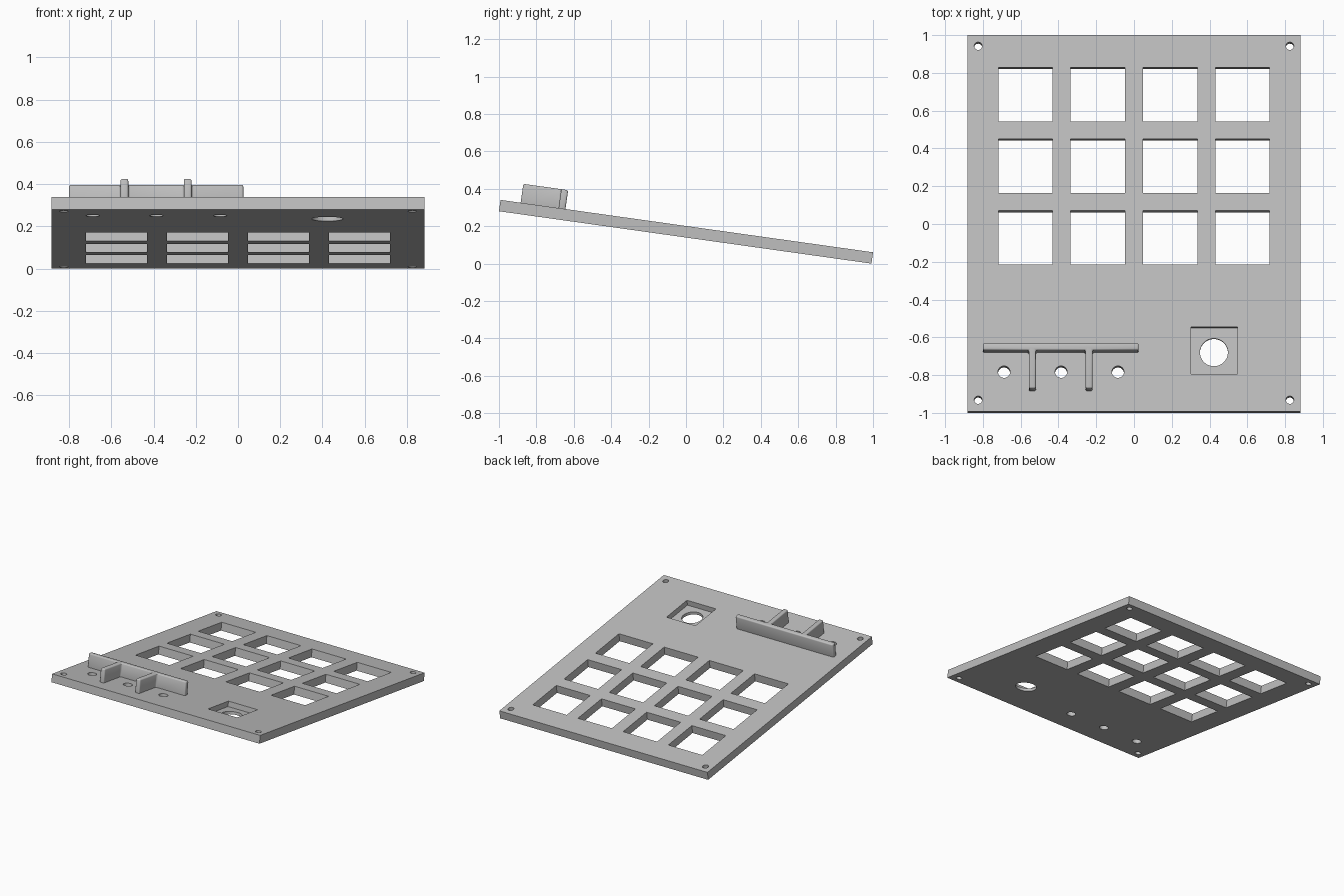
import bpy, bmesh, math
from mathutils import Matrix

cube = bpy.data.objects.get("Cube")
if cube:
    bpy.data.objects.remove(cube, do_unlink=True)

TILT = math.radians(-8)
LENGTH, WIDTH, THICK = 2.011, 1.764, 0.061
TOP = THICK / 2

grey = bpy.data.materials.new("light_grey")
grey.use_nodes = True
grey.diffuse_color = (0.52, 0.52, 0.52, 1)
grey.node_tree.nodes["Principled BSDF"].inputs["Base Color"].default_value = grey.diffuse_color


def add_box(bm, center, size):
    m = Matrix.Translation(center) @ Matrix.Diagonal((*size, 1))
    bmesh.ops.create_cube(bm, size=1, matrix=m)


def add_cylinder(bm, x, y, radius):
    bmesh.ops.create_cone(bm, cap_ends=True, segments=48, radius1=radius, radius2=radius,
                          depth=0.3, matrix=Matrix.Translation((x, y, 0)))


def make_object(name, bm):
    """Turn a bmesh into an object lying in the tilted plate's frame."""
    bmesh.ops.recalc_face_normals(bm, faces=bm.faces)
    mesh = bpy.data.meshes.new(name)
    bm.to_mesh(mesh)
    bm.free()
    mesh.materials.append(grey)
    obj = bpy.data.objects.new(name, mesh)
    bpy.context.collection.objects.link(obj)
    obj.location.z = 0.17
    obj.rotation_euler.x = TILT
    return obj


def apply_modifiers(obj):
    bpy.context.view_layer.update()
    evaluated = obj.evaluated_get(bpy.context.evaluated_depsgraph_get())
    mesh = bpy.data.meshes.new_from_object(evaluated)
    obj.modifiers.clear()
    obj.data = mesh


def smooth(obj):
    bpy.ops.object.select_all(action="DESELECT")
    obj.select_set(True)
    bpy.context.view_layer.objects.active = obj
    bpy.ops.object.shade_smooth_by_angle(angle=math.radians(30))


# Plate
bm = bmesh.new()
add_box(bm, (0, 0, 0), (WIDTH, LENGTH, THICK))
plate = make_object("face_plate", bm)

# Cutter: button windows and the square dial pocket
bm = bmesh.new()
for column in range(4):
    for row in range(3):
        add_box(bm, ((column - 1.5) * 0.383, 0.306 + (row - 1) * 0.383, 0), (0.288, 0.288, 0.3))
add_box(bm, (0.424, -0.68, TOP + 0.06), (0.246, 0.25, 0.2))
square_cutter = make_object("square_cutter", bm)

# Cutter: screw, jack and dial holes
bm = bmesh.new()
for x in (-0.825, 0.825):
    for y in (-0.945, 0.947):
        add_cylinder(bm, x, y, 0.021)
for x in (-0.688, -0.386, -0.085):
    add_cylinder(bm, x, -0.795, 0.032)
add_cylinder(bm, 0.423, -0.685, 0.074)
round_cutter = make_object("round_cutter", bm)

for cutter in (square_cutter, round_cutter):
    cutter.hide_render = True
    mod = plate.modifiers.new(cutter.name, "BOOLEAN")
    mod.operation = "DIFFERENCE"
    mod.solver = "EXACT"
    mod.object = cutter
apply_modifiers(plate)
for cutter in (square_cutter, round_cutter):
    bpy.data.objects.remove(cutter, do_unlink=True)
smooth(plate)

# Jack divider: a long wall with two ribs, extruded from its outline
back, front, tip, half = -0.655, -0.692, -0.897, 0.0185
outline = [(0.025, back), (-0.80, back), (-0.80, front)]
for x in (-0.538, -0.238):
    outline += [(x - half, front), (x - half, tip), (x + half, tip), (x + half, front)]
outline.append((0.025, front))
bm = bmesh.new()
face = bm.faces.new([bm.verts.new((x, y, TOP - 0.02)) for x, y in outline])
grown = bmesh.ops.extrude_face_region(bm, geom=[face])["geom"]
bmesh.ops.translate(bm, vec=(0, 0, 0.122),
                    verts=[v for v in grown if isinstance(v, bmesh.types.BMVert)])
divider = make_object("jack_divider", bm)
bevel = divider.modifiers.new("rounded_edges", "BEVEL")
bevel.width = 0.009
bevel.segments = 3
apply_modifiers(divider)
smooth(divider)
